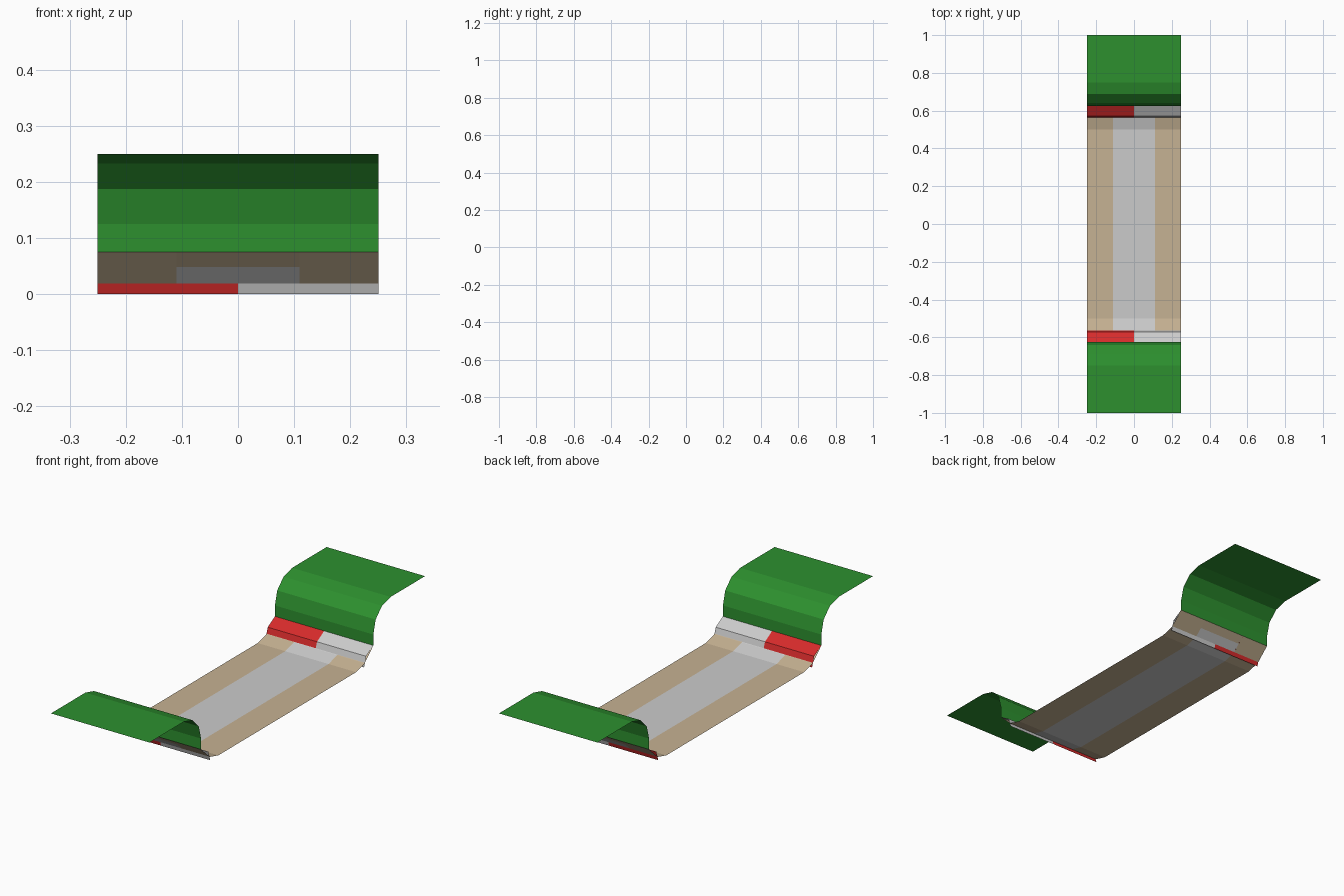
import bpy, bmesh
from math import sin, cos, radians

if "Cube" in bpy.data.objects:
    bpy.data.objects.remove(bpy.data.objects["Cube"])


def material(name, rgb):
    m = bpy.data.materials.new(name)
    m.diffuse_color = (*rgb, 1)
    m.use_nodes = True
    m.node_tree.nodes["Principled BSDF"].inputs["Base Color"].default_value = m.diffuse_color
    return m


GREEN = material("grass_green", (0.026, 0.28, 0.028))
TAN = material("sand_tan", (0.565, 0.445, 0.292))
RED = material("kerb_red", (0.67, 0.024, 0.024))


def sheet(name, profile, x0, x1, mat=None):
    """Sweep a (y, z) profile along x; profiles run toward +y so faces point up."""
    bm = bmesh.new()
    rows = [[bm.verts.new((x, y, z)) for x in (x0, x1)] for y, z in profile]
    for a, b in zip(rows, rows[1:]):
        bm.faces.new((a[0], a[1], b[1], b[0]))
    me = bpy.data.meshes.new(name)
    bm.to_mesh(me)
    bm.free()
    ob = bpy.data.objects.new(name, me)
    bpy.context.collection.objects.link(ob)
    if mat:
        me.materials.append(mat)
    return ob


def front(profile):
    return [(-y, z) for y, z in reversed(profile)]


W, LANE = 0.25, 0.11
foot, top = (0.5625, 0.017), (0.625, 0.075)
lane_end = (0.595, 0.048)

# Channel bed: central lane with sandy shoulders
lane = [(0.5, 0), foot, lane_end]
bed = [(0.5, 0), foot, top]
sheet("centre_lane", front(lane) + lane, -LANE, LANE)
for side, x0, x1 in (("left", -W, -LANE), ("right", LANE, W)):
    sheet("shoulder_" + side, front(bed) + bed, x0, x1, TAN)

# Rounded grassy bank and two-colour kerb strip
arc = [(0.75 - 0.125 * cos(radians(a)), 0.125 + 0.125 * sin(radians(a)))
       for a in (0, 30, 60, 90)]
bank = [top] + arc + [(1.0, 0.25)]
kerb = [(0.558, 0), (0.573, 0.045), top]

for end, place in (("back", list), ("front", front)):
    sheet("bank_" + end, place(bank), -W, W, GREEN)
    sheet("bed_end_" + end, place([lane_end, top]), -LANE, LANE, TAN)
    sheet("kerb_red_" + end, place(kerb), -W, 0, RED)
    sheet("kerb_grey_" + end, place(kerb), 0, W)
